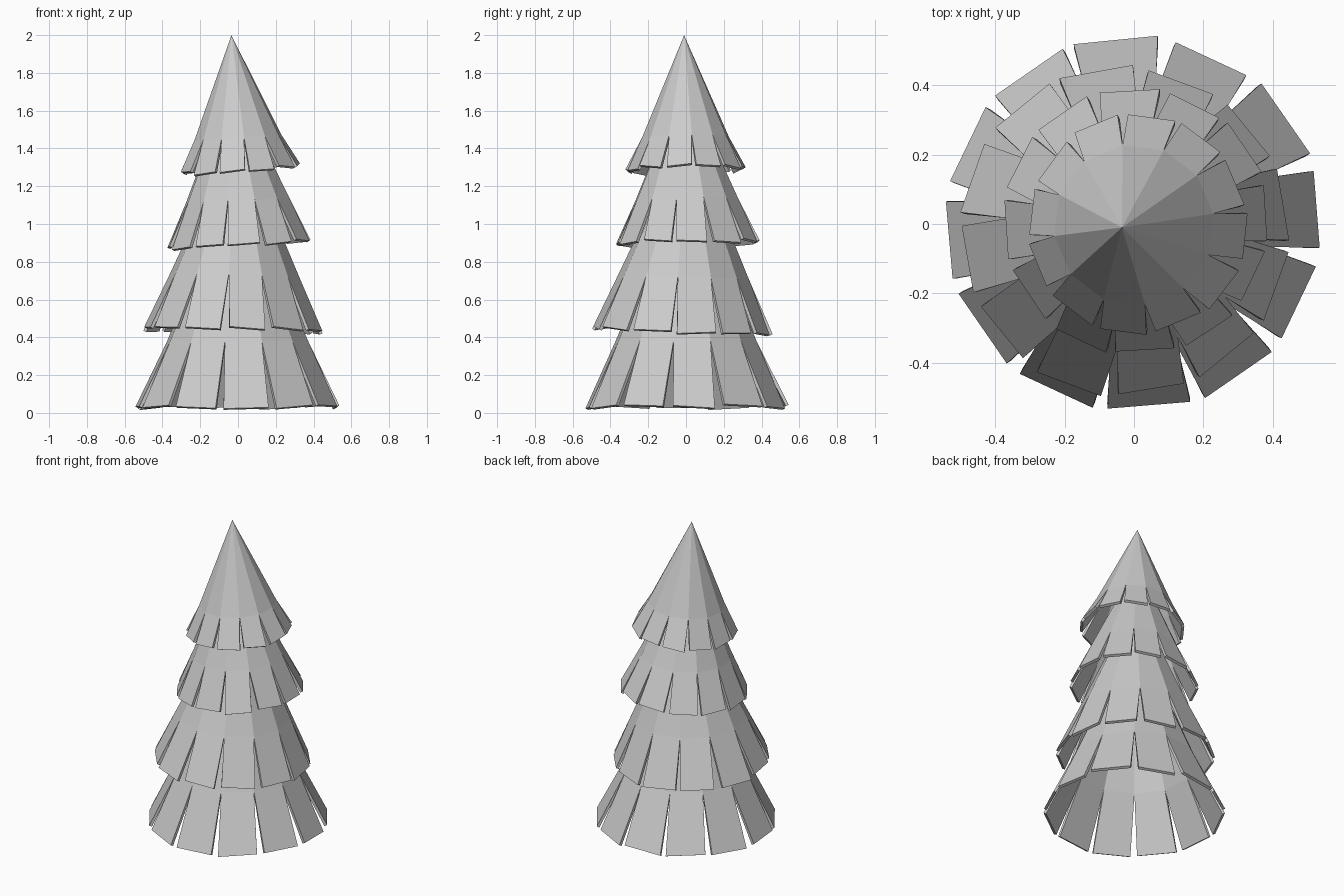
import bpy, bmesh, math, random

if "Cube" in bpy.data.objects:
    bpy.data.objects.remove(bpy.data.objects["Cube"])

random.seed(4)
SIDES = 12
STEP = 2 * math.pi / SIDES


def polar(r, a, z):
    return (r * math.cos(a), r * math.sin(a), z)


def tier(name, loc, tilt, offset, height, slit_r, slit_z, hem_r):
    """Faceted cone whose lower part is cut into separate hanging flaps."""
    bm = bmesh.new()
    off = math.radians(offset)
    apex = bm.verts.new((0, 0, height))
    ring = [bm.verts.new(polar(slit_r, off + (i - 0.5) * STEP, slit_z))
            for i in range(SIDES)]
    for i in range(SIDES):
        a, b = ring[i], ring[(i + 1) % SIDES]
        bm.faces.new((apex, a, b))
        # Flap: slightly uneven hem, narrower than its share of the circle
        mid = off + i * STEP + math.radians(random.uniform(-0.8, 0.8))
        half = math.radians(12.4 + random.uniform(-0.7, 0.7))
        r = hem_r / math.cos(half) + random.uniform(-0.006, 0.006)
        dz, roll = random.uniform(-0.008, 0.008), random.uniform(-0.008, 0.008)
        c = bm.verts.new(polar(r, mid - half, dz - roll))
        d = bm.verts.new(polar(r, mid + half, dz + roll))
        bm.faces.new((a, c, d, b))
    bm.normal_update()
    mesh = bpy.data.meshes.new(name)
    bm.to_mesh(mesh)
    bm.free()
    obj = bpy.data.objects.new(name, mesh)
    bpy.context.collection.objects.link(obj)
    obj.location = loc
    obj.rotation_euler = (tilt[0], tilt[1], 0)
    # Thickness grows inward
    mod = obj.modifiers.new("thickness", 'SOLIDIFY')
    mod.thickness = 0.017
    mod.offset = -1
    return obj


# Four overlapping tiers of branches, bottom to top
tier("bottom_branches", (0, 0, 0.033), (0, -0.01), 5, 1.24, 0.38, 0.345, 0.53)
tier("lower_branches", (-0.025, -0.022, 0.435), (-0.03, 0.02), 10, 1.07, 0.345, 0.29, 0.464)
tier("upper_branches", (0.01, 0.008, 0.895), (0.02, -0.05), 4, 0.87, 0.277, 0.235, 0.376)
tier("top_branches", (0.01, 0, 1.29), (0.014, -0.063), -7, 0.711, 0.232, 0.17, 0.31)
